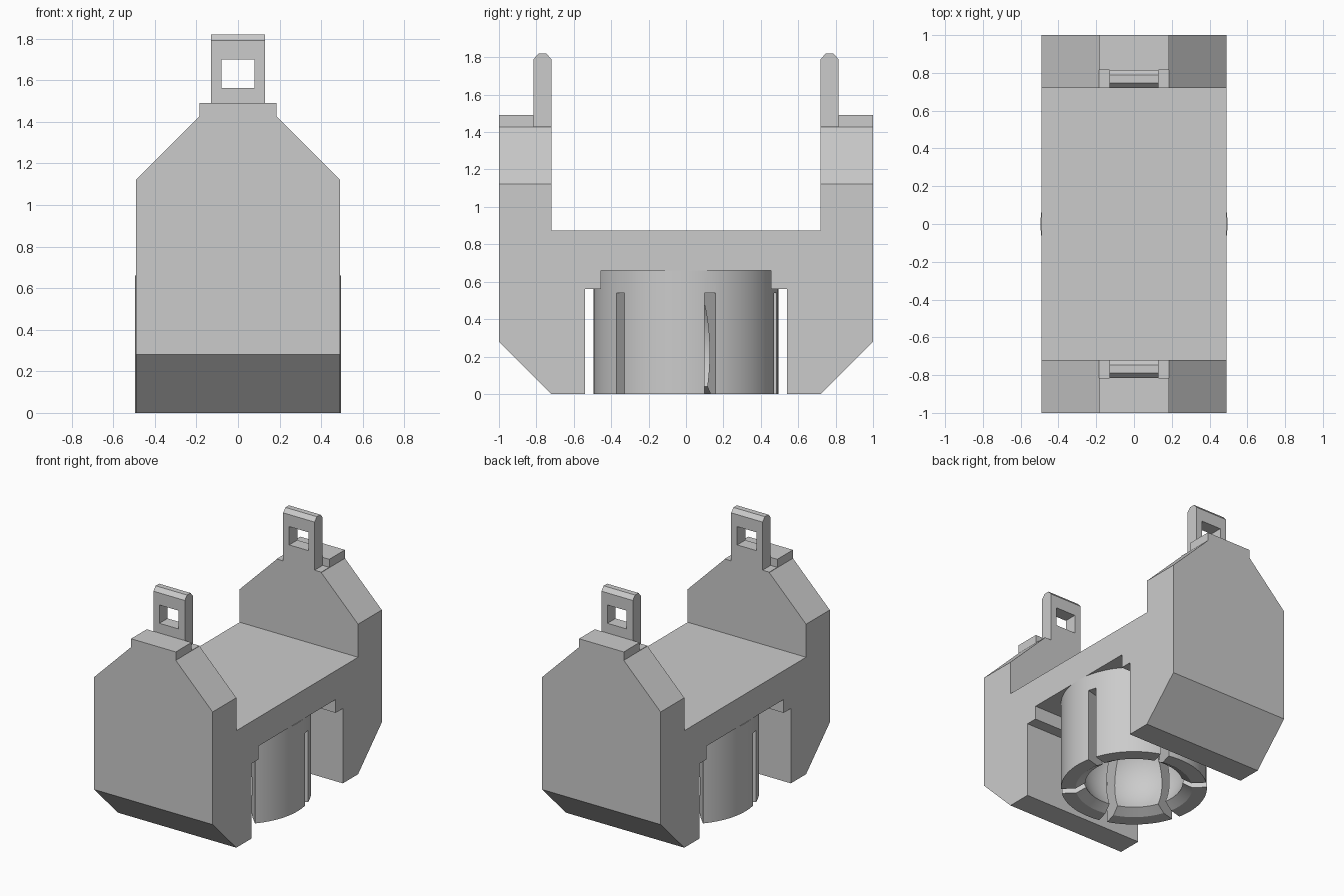
import bpy, bmesh, math
from mathutils import Matrix, Vector

old = bpy.data.objects.get("Cube")
if old:
    bpy.data.objects.remove(old)

GREY = (0.6, 0.6, 0.6, 1)
mat = bpy.data.materials.new("plain grey")
mat.use_nodes = True
mat.diffuse_color = GREY
mat.node_tree.nodes["Principled BSDF"].inputs["Base Color"].default_value = GREY


def finish(name, bm):
    bmesh.ops.recalc_face_normals(bm, faces=bm.faces)
    me = bpy.data.meshes.new(name)
    bm.to_mesh(me)
    bm.free()
    me.materials.append(mat)
    ob = bpy.data.objects.new(name, me)
    bpy.context.collection.objects.link(ob)
    return ob


def prism(name, points, direction):
    """Extrude a closed outline along a direction."""
    bm = bmesh.new()
    face = bm.faces.new([bm.verts.new(p) for p in points])
    ext = bmesh.ops.extrude_face_region(bm, geom=[face])
    moved = [v for v in ext["geom"] if isinstance(v, bmesh.types.BMVert)]
    bmesh.ops.translate(bm, verts=moved, vec=Vector(direction))
    return finish(name, bm)


def box(bm, lo, hi, turn=0):
    size = [b - a for a, b in zip(lo, hi)]
    mid = [(a + b) / 2 for a, b in zip(lo, hi)]
    m = Matrix.Rotation(turn, 4, 'Z') @ Matrix.Translation(mid) @ Matrix.Diagonal((*size, 1))
    bmesh.ops.create_cube(bm, size=1, matrix=m)


def boolean(target, cutter, operation):
    """Apply a boolean and delete the helper."""
    mod = target.modifiers.new("cut", 'BOOLEAN')
    mod.operation, mod.object, mod.solver = operation, cutter, 'EXACT'
    bpy.context.view_layer.update()
    graph = bpy.context.evaluated_depsgraph_get()
    me = bpy.data.meshes.new_from_object(target.evaluated_get(graph))
    target.modifiers.clear()
    target.data = me
    bpy.data.objects.remove(cutter)


def mirrored(half):
    return half + [(-a, z) for a, z in reversed(half)]


# Body: side outline trimmed by the front outline
side = mirrored([(0.455, 0.66), (0.455, 0.56), (0.54, 0.56), (0.54, 0), (0.72, 0),
                 (1, 0.28), (1, 1.49), (0.815, 1.49), (0.815, 1.43), (0.72, 1.43),
                 (0.72, 0.875)])
# The mirrored list must run round the outline: lower edge, then upper edge
body = prism("body", [(-0.49, y, z) for y, z in side], (0.98, 0, 0))
front = mirrored([(0.6, -0.1), (0.6, 1.012), (0.185, 1.427), (0.185, 1.6)])
trim = prism("trim_helper", [(x, -1.2, z) for x, z in front], (0, 2.4, 0))
boolean(body, trim, 'INTERSECT')

# Tabs with a bevelled top and a square window
for name, s in (("front_tab", -1), ("back_tab", 1)):
    outline = [(0.72, 1.43), (0.815, 1.43), (0.815, 1.79), (0.788, 1.82),
               (0.747, 1.82), (0.72, 1.79)]
    tab = prism(name, [(-0.13, s * y, z) for y, z in outline], (0.26, 0, 0))
    bm = bmesh.new()
    box(bm, (-0.08, s * 0.77 - 0.2, 1.563), (0.08, s * 0.77 + 0.2, 1.70))
    boolean(tab, finish("window_helper", bm), 'DIFFERENCE')

# Socket: turned cup with a ball-shaped hollow and a chamfered mouth
R, CZ, LIP = 0.375, 0.22, 0.04
start = math.asin((LIP - CZ) / R)
steps = 20
profile = [(0, 0.66), (0.495, 0.66), (0.495, 0), (0.395, 0)]
for i in range(steps + 1):
    a = start + (math.pi / 2 - start) * i / steps
    profile.append((R * math.cos(a) if i < steps else 0, CZ + R * math.sin(a)))
bm = bmesh.new()
verts = [bm.verts.new((r, 0, z)) for r, z in profile]
edges = [bm.edges.new(pair) for pair in zip(verts, verts[1:])]
bmesh.ops.spin(bm, geom=verts + edges, cent=(0, 0, 0), axis=(0, 0, 1),
               angle=math.tau, steps=96, use_duplicate=False)
bmesh.ops.remove_doubles(bm, verts=bm.verts, dist=0.0005)
socket = finish("ball_socket", bm)

# Six slots split the socket wall into fingers
for k in range(6):
    bm = bmesh.new()
    box(bm, (0.1, -0.03, -0.1), (0.7, 0.03, 0.54), math.radians(15 + 60 * k))
    boolean(socket, finish("slot_helper", bm), 'DIFFERENCE')

bpy.ops.object.select_all(action='DESELECT')
socket.select_set(True)
bpy.context.view_layer.objects.active = socket
bpy.ops.object.shade_smooth_by_angle(angle=math.radians(25))
